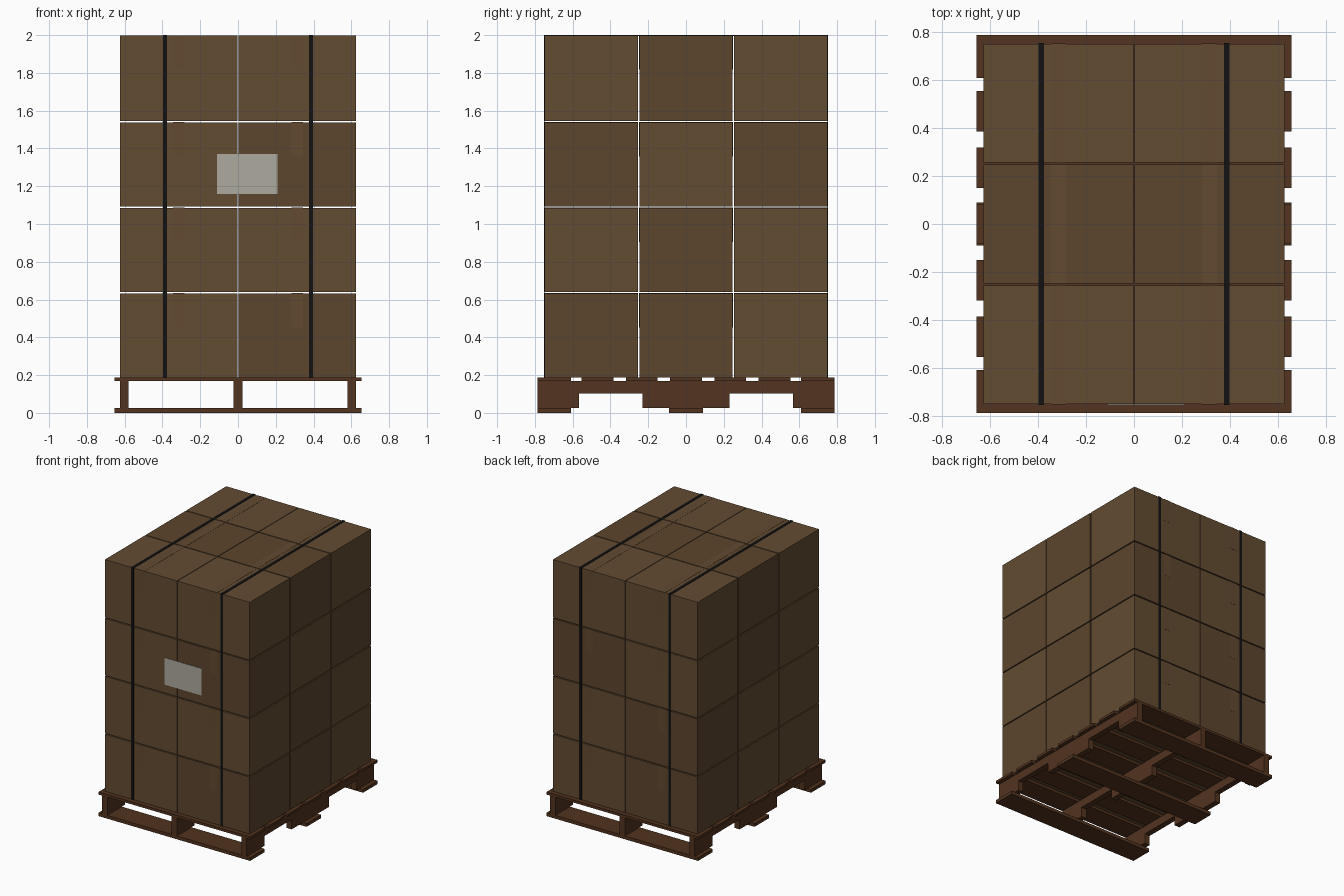
import bpy, bmesh, random

if "Cube" in bpy.data.objects:
    bpy.data.objects.remove(bpy.data.objects["Cube"])

random.seed(4)


def mat(name, r, g, b):
    m = bpy.data.materials.new(name)
    m.diffuse_color = (r, g, b, 1)
    m.use_nodes = True
    m.node_tree.nodes["Principled BSDF"].inputs["Base Color"].default_value = m.diffuse_color
    return m


WOOD = mat("pallet_wood", 0.085, 0.033, 0.014)
CARDS = [mat("cardboard_light", 0.125, 0.072, 0.032),
         mat("cardboard_dark", 0.108, 0.06, 0.026)]
TAPE = mat("packing_tape", 0.125, 0.068, 0.03)
STRAP = mat("black_strap", 0.006, 0.006, 0.006)
PAPER = mat("label_paper", 0.42, 0.40, 0.35)


def finish(name, bm, material):
    bmesh.ops.recalc_face_normals(bm, faces=bm.faces[:])
    me = bpy.data.meshes.new(name)
    bm.to_mesh(me)
    bm.free()
    me.materials.append(material)
    ob = bpy.data.objects.new(name, me)
    bpy.context.collection.objects.link(ob)
    return ob


def prism(name, profile, x0, x1, material):
    """Extrude a (y, z) outline along x."""
    bm = bmesh.new()
    face = bm.faces.new([bm.verts.new((x0, y, z)) for y, z in profile])
    ext = bmesh.ops.extrude_face_region(bm, geom=[face])
    moved = [v for v in ext["geom"] if isinstance(v, bmesh.types.BMVert)]
    bmesh.ops.translate(bm, verts=moved, vec=(x1 - x0, 0, 0))
    return finish(name, bm, material)


def block(name, x0, x1, y0, y1, z0, z1, material):
    return prism(name, [(y0, z0), (y1, z0), (y1, z1), (y0, z1)], x0, x1, material)


def band(name, x, width, yc, half, z0, z1, t, material):
    """Upside-down U strip over the front, top and back of a box."""
    a, b = yc - half, yc + half
    outline = [(a - t, z0), (a - t, z1 + t), (b + t, z1 + t), (b + t, z0),
               (b, z0), (b, z1), (a, z1), (a, z0)]
    return prism(name, outline, x - width / 2, x + width / 2, material)


# Pallet: top slats
for i in range(7):
    y = (i - 3) * 0.2343
    w = 0.178 if i in (0, 6) else 0.168
    y += {0: 0.006, 6: -0.006}.get(i, 0)
    block("top_slat", -0.655, 0.655, y - w / 2, y + w / 2, 0.168, 0.188, WOOD)

# Pallet: bottom slats
for y in (-0.697, 0, 0.697):
    block("bottom_slat", -0.655, 0.655, y - 0.089, y + 0.089, 0, 0.026, WOOD)

# Pallet: stringers with fork notches
half_outline = [(0.23, 0.026), (0.23, 0.103), (0.567, 0.103), (0.567, 0.026),
                (0.786, 0.026), (0.786, 0.168)]
outline = half_outline + [(-y, z) for y, z in reversed(half_outline)]
for x in (-0.602, 0, 0.602):
    prism("stringer", outline, x - 0.023, x + 0.023, WOOD)

# Cartons with a tape strip over each
PX, PY, PZ, GAP = 0.628, 0.502, 0.4525, 0.008
for k in range(4):
    z0 = 0.188 + k * PZ
    z1 = z0 + PZ - GAP if k < 3 else 1.997
    for j in range(3):
        y = (j - 1) * PY
        hy = (PY - GAP) / 2
        for x in (-PX / 2, PX / 2):
            hx = (PX - 0.005) / 2
            block("carton", x - hx, x + hx, y - hy, y + hy, z0, z1,
                  random.choice(CARDS))
            band("carton_tape", x, 0.062, y, hy, z1 - 0.18, z1, 0.0012, TAPE)

# Straps around the whole stack
for x in (-0.386, 0.386):
    band("load_strap", x, 0.022, 0, 0.749, 0.188, 1.9965, 0.0035, STRAP)

# Shipping label on the front
block("shipping_label", -0.11, 0.21, -0.7525, -0.749, 1.16, 1.37, PAPER)
